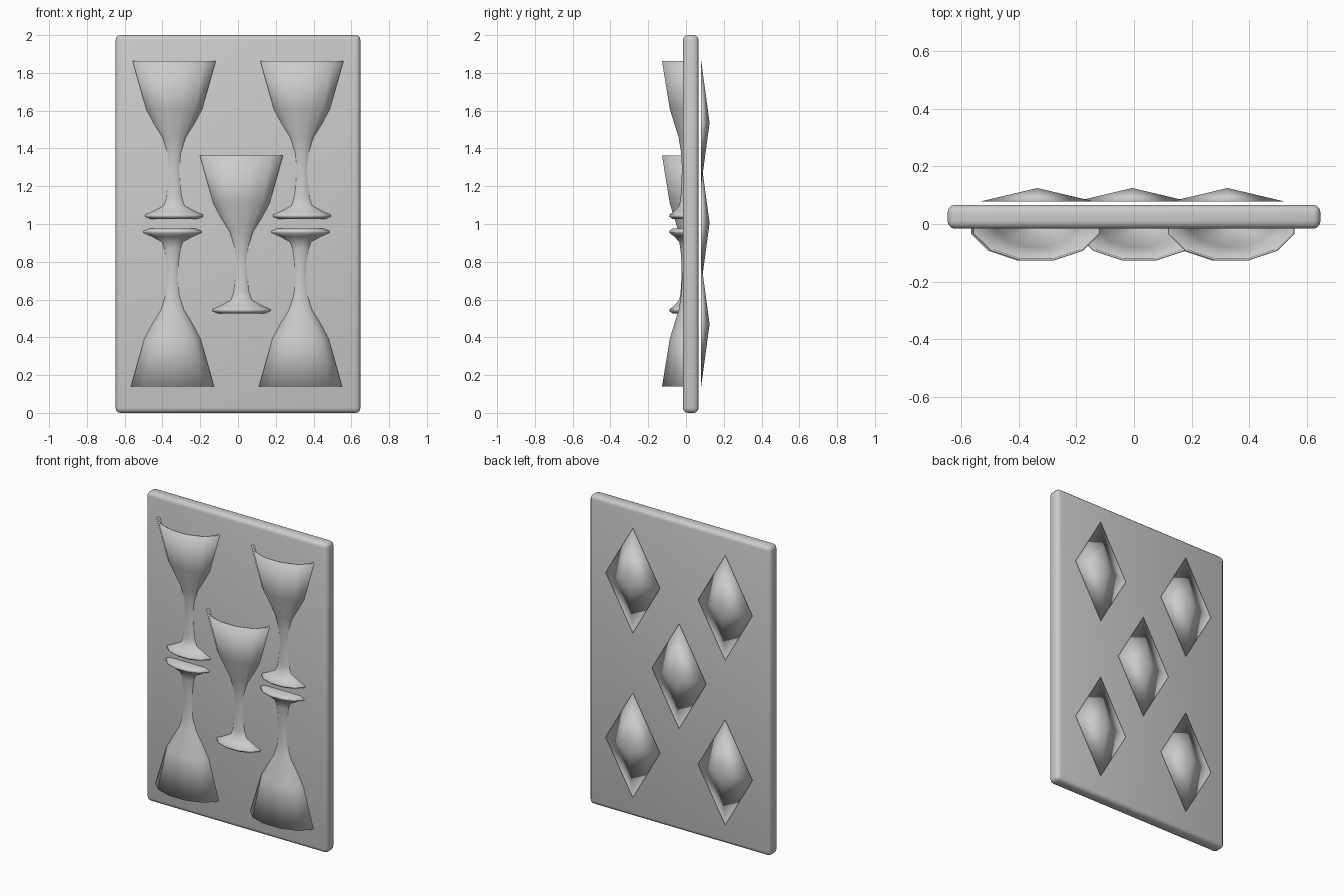
import bpy, bmesh
from math import cos, sin, radians

if "Cube" in bpy.data.objects:
    bpy.data.objects.remove(bpy.data.objects["Cube"])


def add_object(name, bm):
    mesh = bpy.data.meshes.new(name)
    bm.to_mesh(mesh)
    bm.free()
    obj = bpy.data.objects.new(name, mesh)
    bpy.context.collection.objects.link(obj)
    return obj


def smooth(obj):
    for p in obj.data.polygons:
        p.use_smooth = True


# Rounded backing plate
bm = bmesh.new()
bmesh.ops.create_cube(bm, size=1)
bmesh.ops.scale(bm, vec=(1.296, 0.083, 2.0), verts=bm.verts)
bmesh.ops.translate(bm, vec=(0, 0.025, 1.0), verts=bm.verts)
bmesh.ops.bevel(bm, geom=bm.edges[:], offset=0.026, segments=3, profile=0.5, affect='EDGES')
plate = add_object("card_plate", bm)
smooth(plate)

# Goblet profile (half-width, height): foot, stem, bowl, lip, then inner bowl
PROFILE = [(0.0, 0.0), (0.125, 0.0), (0.154, 0.012), (0.153, 0.022), (0.11, 0.04),
           (0.062, 0.07), (0.05, 0.11), (0.042, 0.18), (0.037, 0.27), (0.045, 0.35),
           (0.067, 0.43), (0.148, 0.58), (0.22, 0.835),
           (0.208, 0.835), (0.138, 0.585), (0.058, 0.44), (0.0, 0.40)]


def goblet(name, x, z, up):
    bm = bmesh.new()
    rings = []
    for w, h in PROFILE:
        r = w / 0.966
        if w == 0:
            rings.append([bm.verts.new((x, 0, z + up * h))] * 8)
            continue
        ring = []
        for i in range(8):
            a = radians(-15 + 30 * i)
            ring.append(bm.verts.new((x + r * cos(a), -0.577 * r * sin(a), z + up * h)))
        rings.append(ring)
    for lo, hi in zip(rings, rings[1:]):
        for i in range(7):
            quad = list(dict.fromkeys((lo[i], hi[i], hi[i + 1], lo[i + 1])))
            # winding differs for the upside-down goblets
            bm.faces.new(quad if up > 0 else quad[::-1])
    # orient the surface so the foot disc faces away from the bowl
    bm.normal_update()
    bm.faces.ensure_lookup_table()
    if bm.faces[0].normal.z * up > 0:
        bmesh.ops.reverse_faces(bm, faces=bm.faces[:])
    smooth(add_object(name, bm))


# Five half-relief goblets on the front
goblet("goblet_upper_left", -0.338, 1.027, 1)
goblet("goblet_upper_right", 0.338, 1.027, 1)
goblet("goblet_center", 0.018, 0.527, 1)
goblet("goblet_lower_left", -0.347, 0.975, -1)
goblet("goblet_lower_right", 0.331, 0.975, -1)


# Shallow four-sided diamonds hovering behind the back
def diamond(name, x, z):
    bm = bmesh.new()
    rim = [bm.verts.new((x + dx, 0.079, z + dz))
           for dx, dz in ((0.195, 0), (0, 0.34), (-0.195, 0), (0, -0.34))]
    apex = bm.verts.new((x, 0.125, z))
    bm.faces.new(rim)
    for i in range(4):
        bm.faces.new((rim[i], rim[(i + 1) % 4], apex))
    bmesh.ops.recalc_face_normals(bm, faces=bm.faces[:])
    smooth(add_object(name, bm))


diamond("back_diamond_center", -0.006, 1.005)
for side, x in (("left", -0.336), ("right", 0.325)):
    diamond("back_diamond_upper_" + side, x, 1.535)
    diamond("back_diamond_lower_" + side, x, 0.47)
